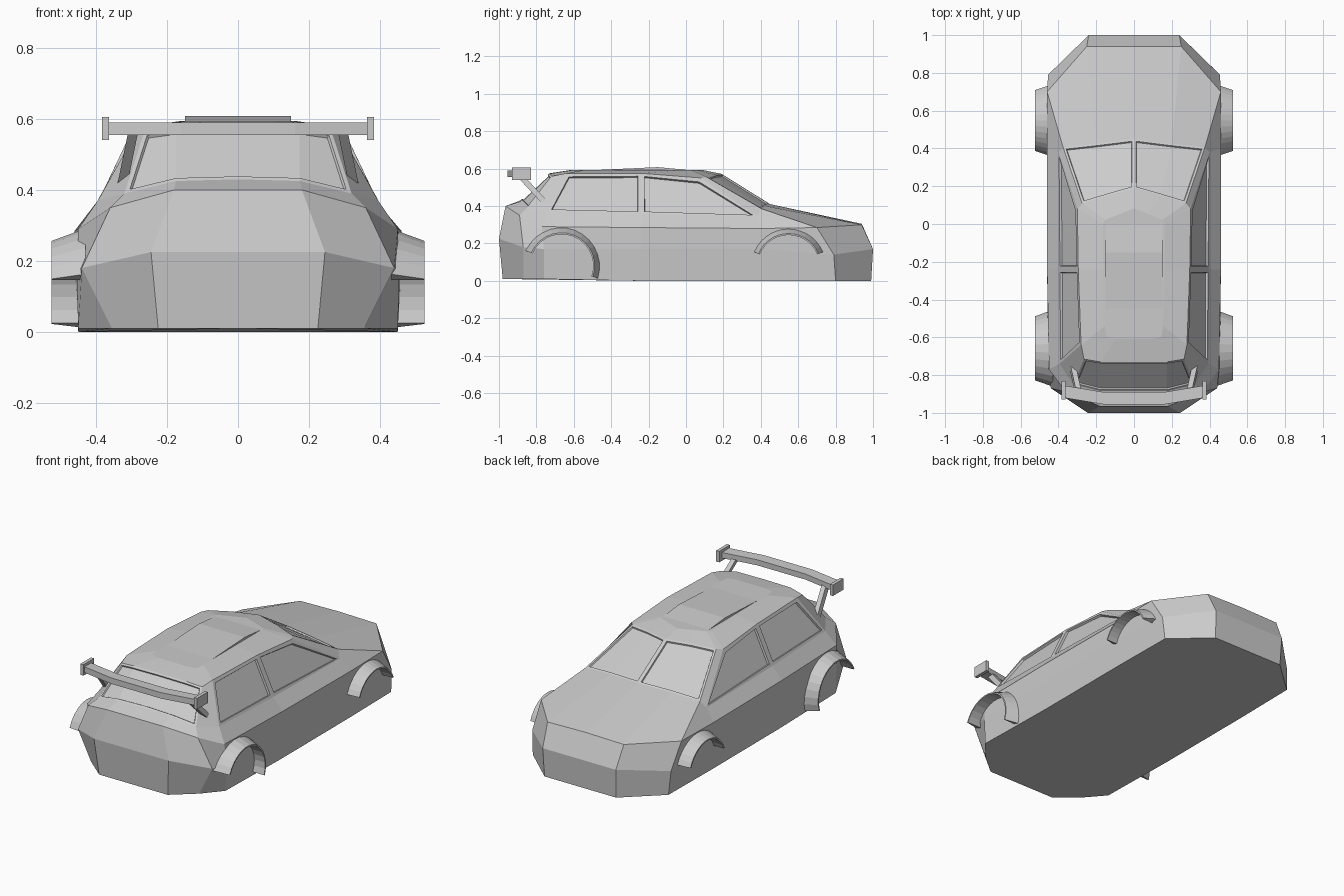
import bpy
import bmesh
from math import radians, sin, cos
from mathutils import Vector

default = bpy.data.objects.get("Cube")
if default:
    bpy.data.objects.remove(default, do_unlink=True)

# Single paint colour
paint = bpy.data.materials.new("light_grey_paint")
colour = (0.6, 0.6, 0.6, 1)
paint.use_nodes = True
paint.diffuse_color = colour
paint.node_tree.nodes["Principled BSDF"].inputs["Base Color"].default_value = colour


def finish(bm, name):
    bmesh.ops.recalc_face_normals(bm, faces=bm.faces[:])
    mesh = bpy.data.meshes.new(name)
    bm.to_mesh(mesh)
    bm.free()
    mesh.materials.append(paint)
    obj = bpy.data.objects.new(name, mesh)
    bpy.context.collection.objects.link(obj)
    return obj


def loft(bm, sections):
    """Skin closed sections of equal size and cap both ends."""
    loops = [[bm.verts.new(p) for p in section] for section in sections]
    bands = []
    for lower, upper in zip(loops, loops[1:]):
        band = []
        for i in range(len(lower)):
            j = (i + 1) % len(lower)
            band.append(bm.faces.new((lower[i], lower[j], upper[j], upper[i])))
        bands.append(band)
    bm.faces.new(loops[0][::-1])
    bm.faces.new(loops[-1])
    return bands


def full_ring(half):
    """Complete a half outline that runs from rear centre to front centre."""
    mirrored = [(-x, y, z) for x, y, z in reversed(half) if x > 0]
    return list(half) + mirrored


def mirror_copy(obj, name):
    other = obj.copy()
    other.data = obj.data.copy()
    other.name = name
    other.data.name = name
    other.data.transform(((-1, 0, 0, 0), (0, 1, 0, 0), (0, 0, 1, 0), (0, 0, 0, 1)))
    other.data.flip_normals()
    bpy.context.collection.objects.link(other)


# Body shell: half outlines from the sill up to the roof edge
sill = [(0, -.98, .01), (.225, -.98, .01), (.355, -.87, .01), (.45, -.76, .01),
        (.45, -.24, 0), (.45, .4, 0), (.445, .8, 0), (.235, .99, 0), (0, .99, 0)]
bumper = [(0, -1, .225), (.245, -1, .225), (.44, -.87, .18), (.455, -.76, .17),
          (.46, -.24, .17), (.46, .4, .17), (.455, .79, .14), (.24, 1, .17), (0, 1, .17)]
shoulder = [(0, -.965, .4), (.18, -.965, .4), (.36, -.89, .35), (.45, -.77, .29),
            (.46, -.24, .285), (.46, .4, .28), (.46, .7, .285), (.25, .94, .3), (0, .94, .305)]
belt = [(0, -.885, .43), (.175, -.885, .425), (.32, -.85, .39), (.395, -.74, .37),
        (.4, -.24, .355), (.4, .38, .345), (.375, .405, .385), (.2, .425, .4), (0, .45, .41)]
roof_edge = [(0, -.73, .575), (.175, -.73, .573), (.265, -.715, .56), (.28, -.64, .575),
             (.295, -.24, .575), (.3, .08, .55), (.275, .11, .555), (.14, .15, .568), (0, .19, .572)]
roof_crown = [(x * .55, -.24 + (y + .24) * .75, .594) for x, y, z in roof_edge]

bm = bmesh.new()
rings = [full_ring(r) for r in (sill, bumper, shoulder, belt, roof_edge, roof_crown)]
bands = loft(bm, rings)
bmesh.ops.recalc_face_normals(bm, faces=bm.faces[:])
cabin = bands[3]
count = len(cabin)

# Recessed side windows, two on each side
side_windows = [cabin[i] for i in (3, 4, count - 4, count - 5)]
bmesh.ops.inset_individual(bm, faces=side_windows, thickness=.025, depth=0)
bmesh.ops.inset_individual(bm, faces=side_windows, thickness=.003, depth=-.012)

# Recessed windscreen halves and rear window
glass = [[cabin[6], cabin[7]], [cabin[count - 7], cabin[count - 8]],
         [cabin[0], cabin[1], cabin[-1], cabin[-2]]]
for faces in glass:
    bmesh.ops.inset_region(bm, faces=faces, thickness=.012, use_even_offset=True)
    bmesh.ops.inset_region(bm, faces=faces, thickness=.003, depth=-.008, use_even_offset=True)
finish(bm, "body_shell")

# Raised roof vent
bm = bmesh.new()
vent = [(-.54, .59), (.03, .587), (.02, .592), (-.15, .608)]
loft(bm, [[(x, y, z) for y, z in vent] for x in (-.15, .15)])
finish(bm, "roof_vent")


# Flared wheel arches
def arch(name, centre_y, radius, start, end, steps=14):
    profile = [(.43, radius), (.525, radius - .035), (.525, radius - .043), (.43, radius - .043)]
    sections = []
    for i in range(steps + 1):
        a = radians(start + (end - start) * i / steps)
        sections.append([(x, centre_y + r * cos(a), .08 + r * sin(a)) for x, r in profile])
    bm = bmesh.new()
    loft(bm, sections)
    obj = finish(bm, "left_" + name)
    mirror_copy(obj, "right_" + name)


arch("rear_arch", -.665, .212, -19, 157)
arch("front_arch", .548, .208, 22, 158)

# Rear wing blade, swept forward towards its tips
bm = bmesh.new()
blade = []
for x, y in ((-.37, -.92), (-.16, -.955), (.16, -.955), (.37, -.92)):
    blade.append([(x, y, .555), (x, y + .065, .555), (x, y + .065, .588), (x, y, .59)])
loft(bm, blade)
finish(bm, "wing_blade")

# Wing end plates
bm = bmesh.new()
plate = [(-.93, .54), (-.83, .54), (-.83, .605), (-.93, .605)]
loft(bm, [[(x, y, z) for y, z in plate] for x in (.363, .383)])
mirror_copy(finish(bm, "left_wing_end_plate"), "right_wing_end_plate")

# Wing struts
bm = bmesh.new()
strut = []
for foot in (Vector((.325, -.755, .42)), Vector((.295, -.89, .565))):
    strut.append([foot + Vector((dx, dy, 0)) for dx, dy in
                  ((-.014, -.02), (.014, -.02), (.014, .02), (-.014, .02))])
loft(bm, strut)
mirror_copy(finish(bm, "left_wing_strut"), "right_wing_strut")
